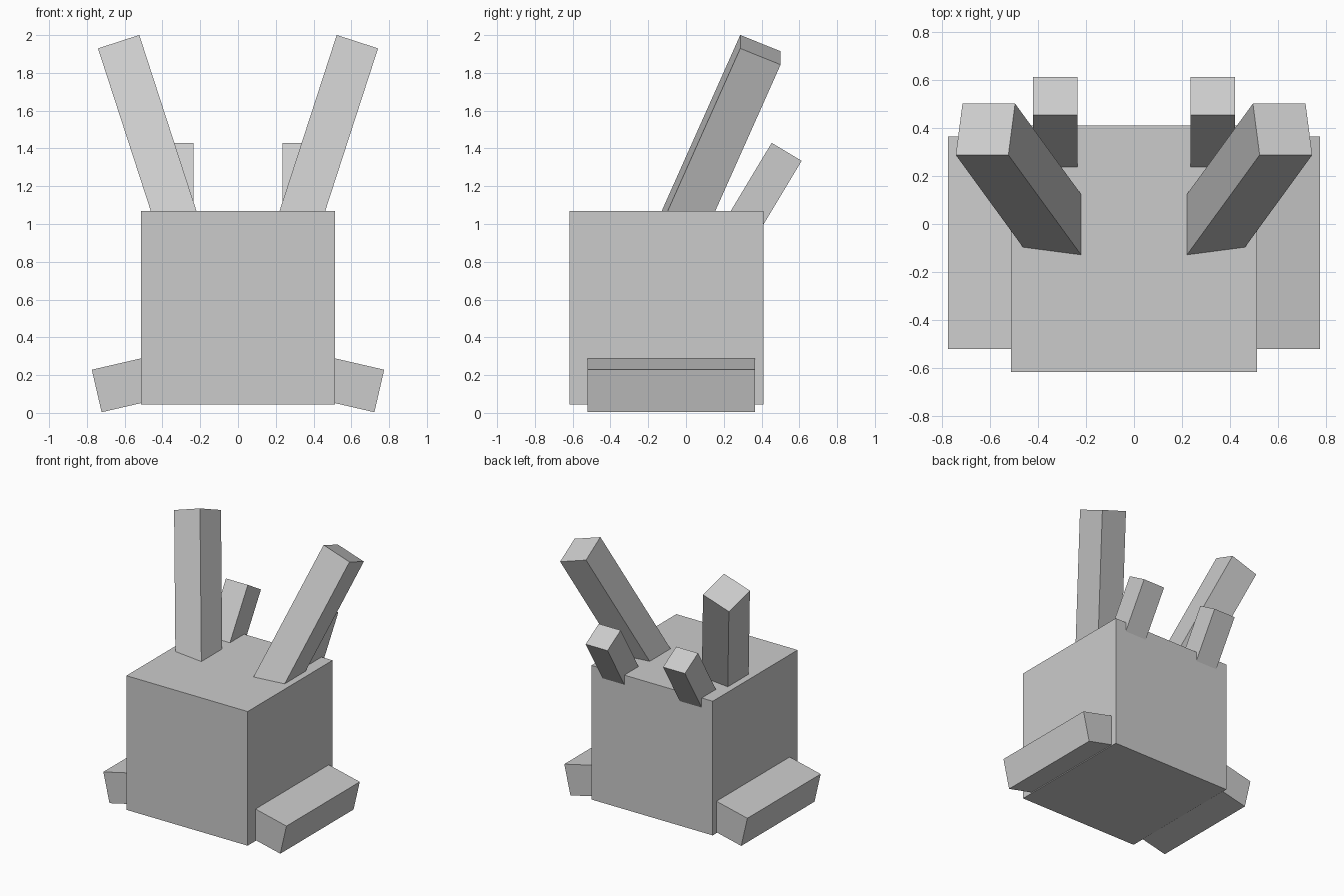
import bpy
from math import radians
from mathutils import Matrix, Vector

if "Cube" in bpy.data.objects:
    bpy.data.objects.remove(bpy.data.objects["Cube"])


def box(name, end, size, axis, rx=0, ry=0):
    """Box whose outer face is centred on end and which runs back along the local axis."""
    rot = Matrix.Rotation(radians(ry), 4, 'Y') @ Matrix.Rotation(radians(rx), 4, 'X')
    back = Vector(axis) * Vector(size).dot(Vector(axis)) / 2
    bpy.ops.mesh.primitive_cube_add(size=1)
    ob = bpy.context.object
    ob.name = ob.data.name = name
    ob.data.transform(Matrix.Translation(end) @ rot @ Matrix.Translation(-back)
                      @ Matrix.Diagonal((*size, 1)))
    return ob


def mirrored(ob):
    ob.modifiers.new("Mirror", 'MIRROR').use_axis[0] = True


X, Z = (1, 0, 0), (0, 0, 1)

# Body cube
box("body", (0, -0.103, 1.07), (1.025, 1.025, 1.025), Z)

# Feet slabs tilted down at the sides
mirrored(box("feet", (0.748, -0.078, 0.116), (0.36, 0.885, 0.231), X, ry=13))

# Long ears leaning out and back
mirrored(box("long_ears", (0.618, 0.394, 1.922), (0.23, 0.232, 1.15), Z, rx=-23, ry=18))

# Short spikes leaning back at the rear edge
mirrored(box("back_spikes", (0.327, 0.533, 1.382), (0.185, 0.185, 0.5), Z, rx=-31))
